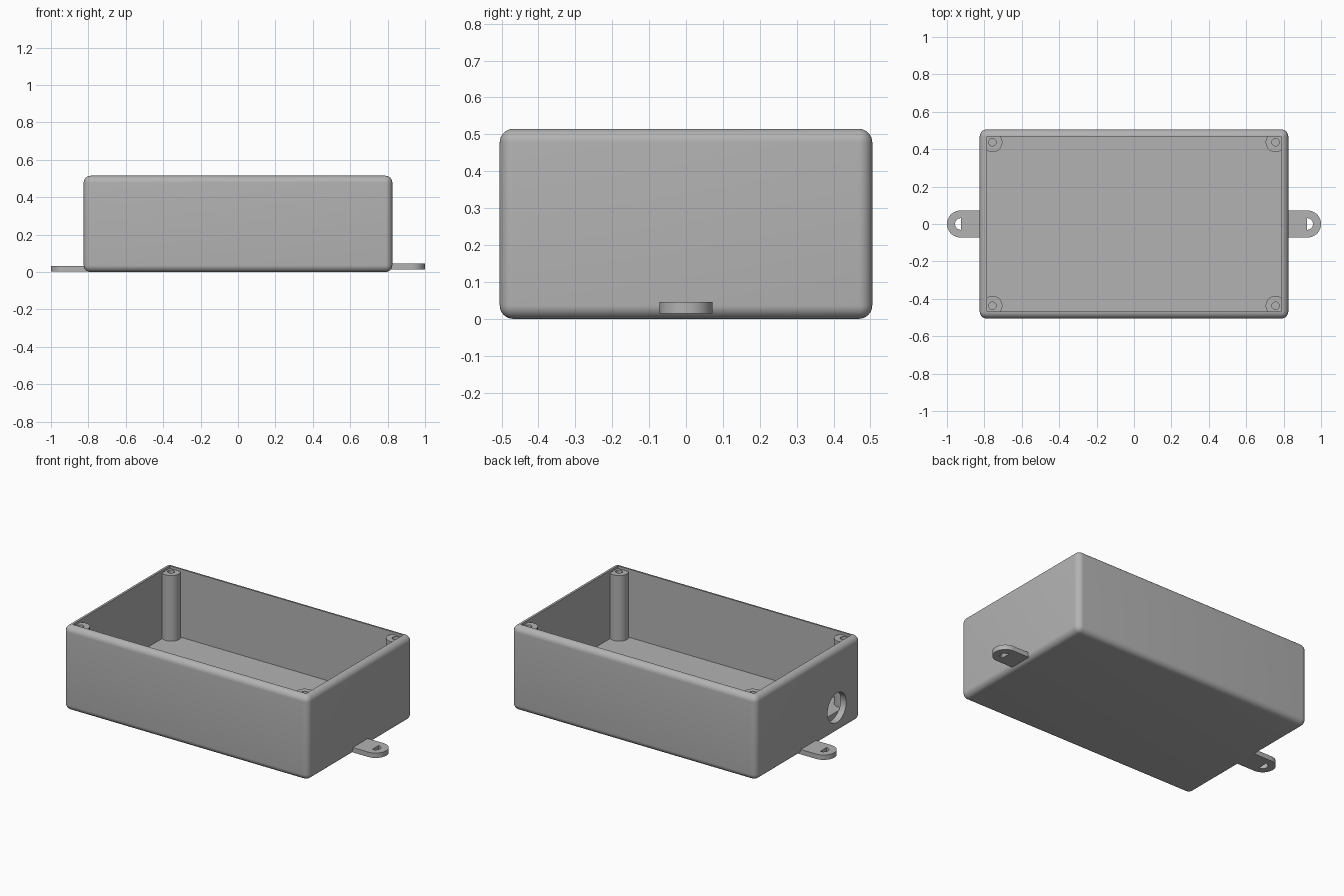
import bpy, bmesh, math
from mathutils import Matrix, Vector

if "Cube" in bpy.data.objects:
    bpy.data.objects.remove(bpy.data.objects["Cube"], do_unlink=True)

GREY = (0.45, 0.45, 0.45, 1.0)
grey = bpy.data.materials.new("plain_grey")
grey.use_nodes = True
grey.diffuse_color = GREY
grey.node_tree.nodes["Principled BSDF"].inputs["Base Color"].default_value = GREY

HALF_X, HALF_Y, HEIGHT = 0.825, 0.505, 0.515
WALL, FLOOR = 0.038, 0.10


def finish(name, bm):
    bmesh.ops.recalc_face_normals(bm, faces=bm.faces)
    mesh = bpy.data.meshes.new(name)
    bm.to_mesh(mesh)
    bm.free()
    mesh.materials.append(grey)
    obj = bpy.data.objects.new(name, mesh)
    bpy.context.collection.objects.link(obj)
    return obj


def block(name, low, high, radius=0):
    bm = bmesh.new()
    low, high = Vector(low), Vector(high)
    size = Matrix.Diagonal((*(high - low), 1))
    bmesh.ops.create_cube(bm, size=1, matrix=Matrix.Translation((low + high) / 2) @ size)
    if radius:
        bmesh.ops.bevel(bm, geom=bm.edges[:], offset=radius, segments=8,
                        profile=0.5, affect='EDGES')
    return finish(name, bm)


def cylinder(name, start, end, radius, sides=48):
    bm = bmesh.new()
    start, end = Vector(start), Vector(end)
    axis = end - start
    turn = axis.to_track_quat('Z', 'Y').to_matrix().to_4x4()
    bmesh.ops.create_cone(bm, cap_ends=True, segments=sides, radius1=radius, radius2=radius,
                          depth=axis.length, matrix=Matrix.Translation((start + end) / 2) @ turn)
    return finish(name, bm)


def prism(name, outline, low, high):
    bm = bmesh.new()
    face = bm.faces.new([bm.verts.new((x, y, low)) for x, y in outline])
    top = bmesh.ops.extrude_face_region(bm, geom=[face])["geom"]
    bmesh.ops.translate(bm, vec=(0, 0, high - low),
                        verts=[v for v in top if isinstance(v, bmesh.types.BMVert)])
    return finish(name, bm)


def cut(obj, cutter):
    mod = obj.modifiers.new("cut", 'BOOLEAN')
    mod.operation, mod.solver, mod.object = 'DIFFERENCE', 'EXACT', cutter
    bpy.context.view_layer.objects.active = obj
    bpy.ops.object.modifier_apply(modifier=mod.name)
    bpy.data.objects.remove(cutter, do_unlink=True)


def smooth(obj):
    bpy.ops.object.select_all(action='DESELECT')
    obj.select_set(True)
    bpy.context.view_layer.objects.active = obj
    bpy.ops.object.shade_smooth_by_angle(angle=math.radians(30))


def half_round(x, radius, side, steps=24):
    angles = [math.pi * (i / steps - 0.5) for i in range(steps + 1)]
    return [(side * (x + radius * math.cos(a)), radius * math.sin(a)) for a in angles]


# Open box with rounded outer edges and a square cavity
box = block("box_shell", (-HALF_X, -HALF_Y, 0), (HALF_X, HALF_Y, HEIGHT), WALL - 0.001)
inner_x, inner_y = HALF_X - WALL, HALF_Y - WALL
cut(box, block("cavity", (-inner_x, -inner_y, FLOOR), (inner_x, inner_y, 1)))

# Round cable opening through one end wall
cut(box, cylinder("cable_hole", (-1, -0.275, 0.155), (-inner_x + 0.001, -0.275, 0.155), 0.09))
smooth(box)

# Screw posts in the four corners
for sx, side in ((-1, "right"), (1, "left")):
    for sy, end in ((-1, "front"), (1, "back")):
        x, y = sx * 0.757, sy * 0.437
        post = cylinder(f"{end}_{side}_screw_post", (x, y, FLOOR - 0.02), (x, y, 0.5), 0.053)
        cut(post, cylinder("screw_hole", (x, y, 0.2), (x, y, 0.6), 0.02, 32))
        smooth(post)

# Mounting tabs with half-round slots
for side, name, low in ((-1, "right", 0.003), (1, "left", 0.015)):
    outline = [(side * 0.79, -0.072)] + half_round(0.928, 0.072, side) + [(side * 0.79, 0.072)]
    tab = prism(f"{name}_mounting_tab", outline, low, low + 0.03)
    cut(tab, prism("tab_slot", half_round(0.926, 0.031, side), -0.1, 0.1))
    smooth(tab)
